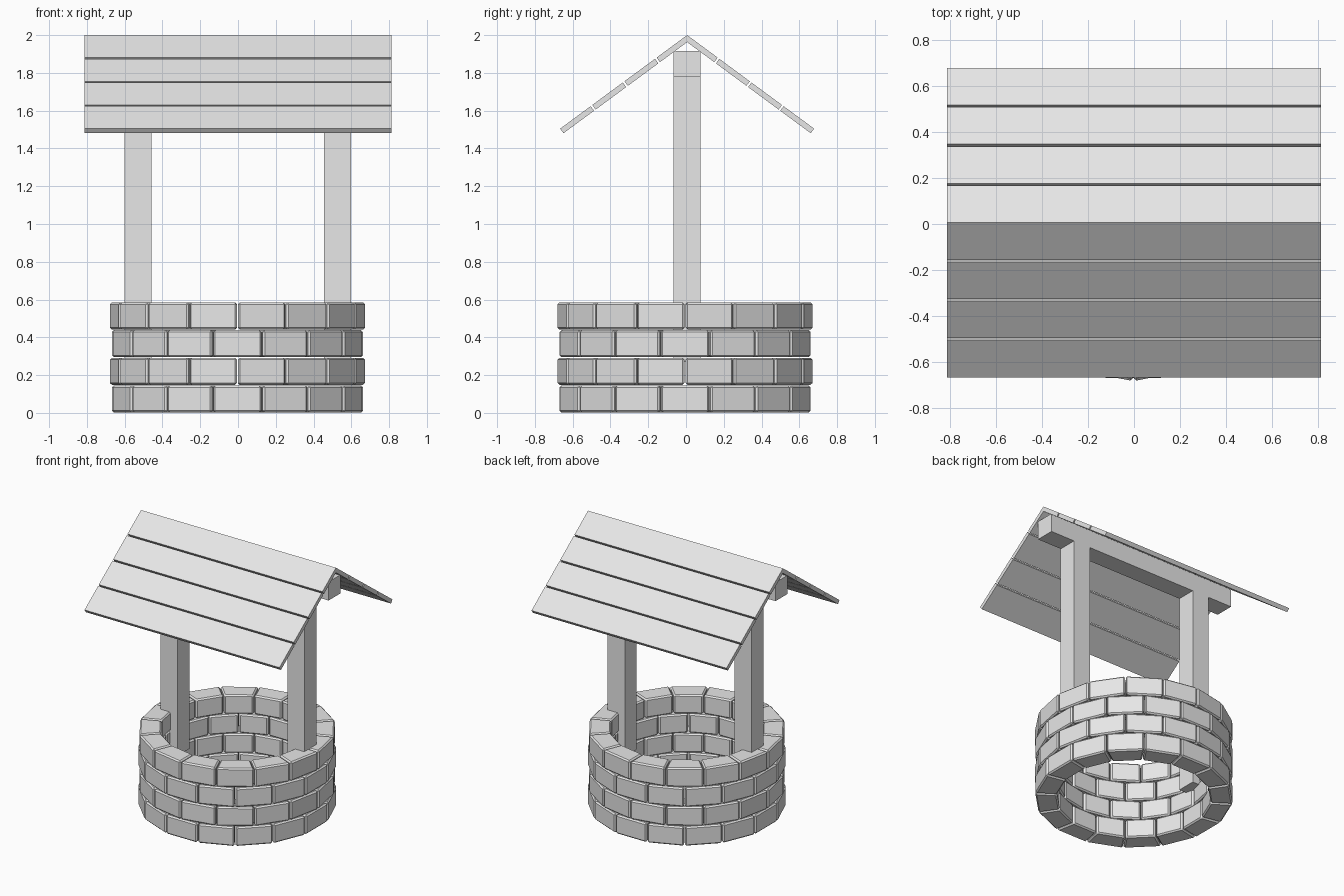
import bpy, bmesh, math
from mathutils import Vector

if "Cube" in bpy.data.objects:
    bpy.data.objects.remove(bpy.data.objects["Cube"])

mat = bpy.data.materials.new("plain_grey")
mat.diffuse_color = (0.8, 0.8, 0.8, 1)
mat.use_nodes = True
mat.node_tree.nodes["Principled BSDF"].inputs["Base Color"].default_value = mat.diffuse_color


def finish(bm, name):
    bmesh.ops.recalc_face_normals(bm, faces=bm.faces)
    me = bpy.data.meshes.new(name)
    bm.to_mesh(me)
    bm.free()
    me.materials.append(mat)
    ob = bpy.data.objects.new(name, me)
    bpy.context.collection.objects.link(ob)
    return ob


def prism(bm, bottom, top):
    """Six-sided block from two matching four-point loops."""
    a = [bm.verts.new(p) for p in bottom]
    b = [bm.verts.new(p) for p in top]
    bm.faces.new(a)
    bm.faces.new(b)
    for i in range(4):
        j = (i + 1) % 4
        bm.faces.new((a[i], a[j], b[j], b[i]))


def box(name, x0, x1, y0, y1, z0, z1):
    bm = bmesh.new()
    loop = [(x0, y0), (x1, y0), (x1, y1), (x0, y1)]
    prism(bm, [(x, y, z0) for x, y in loop], [(x, y, z1) for x, y in loop])
    return finish(bm, name)


# Stone wall: four courses of 16 bevelled bricks, alternate courses staggered
COUNT, OUTER, INNER, PITCH, HEIGHT = 16, 0.677, 0.527, 0.1465, 0.143
CX, CY = -0.003, -0.005
step = 2 * math.pi / COUNT
for course in range(4):
    bm = bmesh.new()
    z0 = 0.002 + course * PITCH
    shift = 0.5 if course % 2 == 0 else 0.0
    for i in range(COUNT):
        a0 = (i + shift) * step + 0.005
        a1 = (i + 1 + shift) * step - 0.005
        loop = [(CX + r * math.cos(a), CY + r * math.sin(a))
                for r, a in ((INNER, a0), (OUTER, a0), (OUTER, a1), (INNER, a1))]
        prism(bm, [(x, y, z0) for x, y in loop],
              [(x, y, z0 + HEIGHT) for x, y in loop])
    bmesh.ops.recalc_face_normals(bm, faces=bm.faces)
    bmesh.ops.bevel(bm, geom=list(bm.edges), offset=0.01, segments=1,
                    profile=0.5, affect='EDGES')
    finish(bm, f"brick_course_{course + 1}")

# Two posts and the ridge beam resting on them
Y = 0.006
box("left_post", -0.601, -0.459, Y - 0.071, Y + 0.071, 0.27, 1.777)
box("right_post", 0.456, 0.598, Y - 0.071, Y + 0.071, 0.27, 1.777)
box("ridge_beam", -0.80, 0.80, Y - 0.071, Y + 0.071, 1.777, 1.917)

# Roof: four planks per slope, the top pair mitred at the ridge
ANGLE = math.atan2(0.495, 0.672)
LENGTH, THICK, GAP, HALF = 0.835, 0.03, 0.011, 0.812
plank = (LENGTH - 3 * GAP) / 4
for side, label in ((-1, "front"), (1, "back")):
    bm = bmesh.new()
    down = Vector((0, side * math.cos(ANGLE), -math.sin(ANGLE)))
    inward = Vector((0, -side * math.sin(ANGLE), -math.cos(ANGLE))) * THICK
    ridge = Vector((0, Y, 2.0))
    for i in range(4):
        s0 = i * (plank + GAP)
        s1 = s0 + plank
        mitre = THICK * math.tan(ANGLE) if i == 0 else 0
        section = [ridge + down * s0, ridge + down * s1,
                   ridge + down * s1 + inward,
                   ridge + down * (s0 + mitre) + inward]
        prism(bm, [p + Vector((-HALF, 0, 0)) for p in section],
              [p + Vector((HALF, 0, 0)) for p in section])
    finish(bm, f"{label}_roof_planks")
